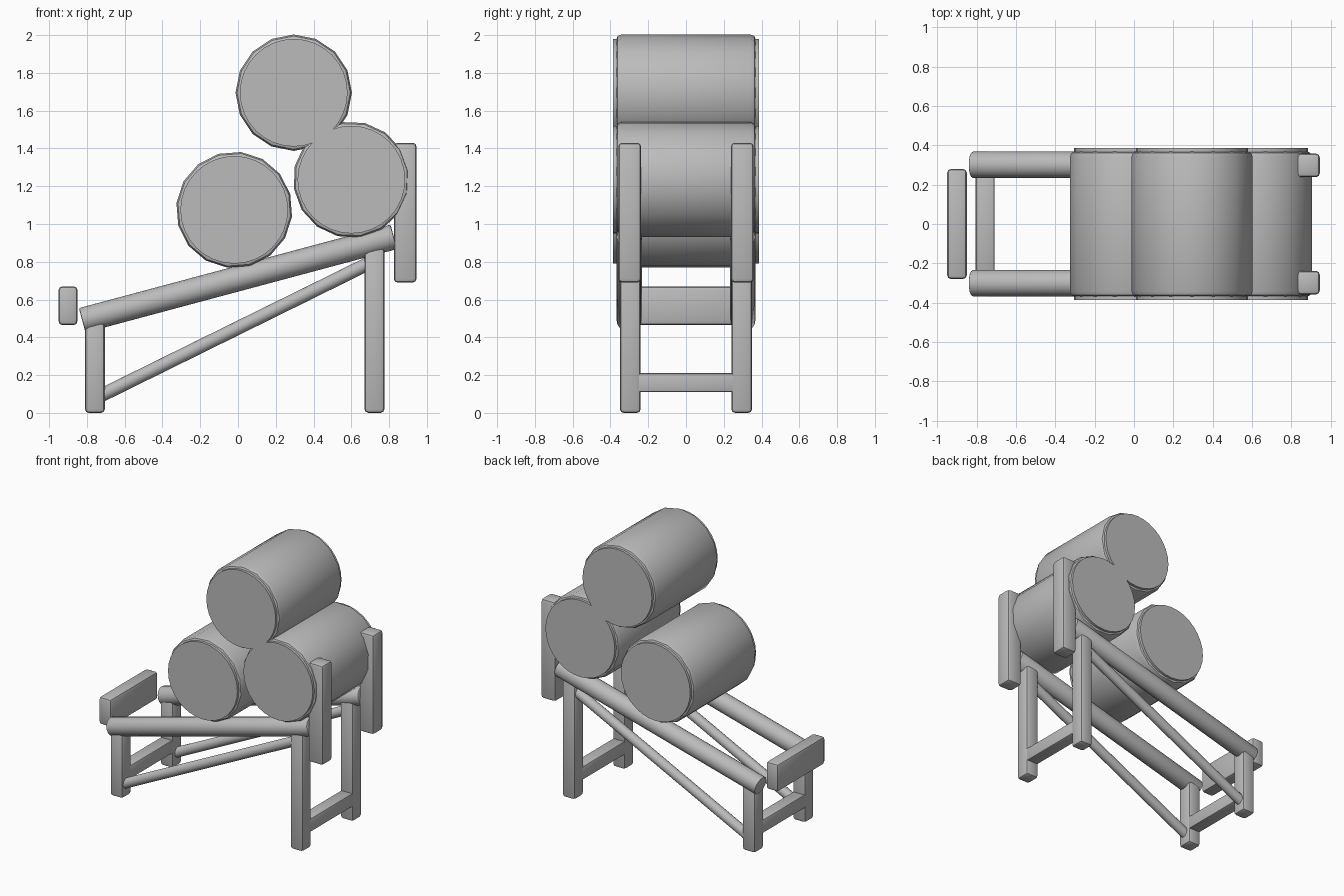
import bpy
import math
from mathutils import Vector

if "Cube" in bpy.data.objects:
    bpy.data.objects.remove(bpy.data.objects["Cube"], do_unlink=True)

GREY = (0.5, 0.5, 0.5, 1)
mat = bpy.data.materials.new("plain grey")
mat.use_nodes = True
mat.diffuse_color = GREY
mat.node_tree.nodes["Principled BSDF"].inputs["Base Color"].default_value = GREY


def finish(obj, name, bevel, angle=35, segments=2):
    """Name, colour, round the edges and smooth one part."""
    obj.name = name
    obj.data.materials.append(mat)
    if bevel:
        mod = obj.modifiers.new("rounded_edges", "BEVEL")
        mod.width = bevel
        mod.segments = segments
        mod.limit_method = "ANGLE"
        mod.angle_limit = math.radians(40)
        bpy.ops.object.modifier_apply(modifier=mod.name)
    bpy.ops.object.shade_smooth_by_angle(angle=math.radians(angle))
    return obj


def beam(name, x, y, z, bevel=0.02):
    """Rounded box given by its (min, max) on each axis."""
    ranges = (x, y, z)
    bpy.ops.mesh.primitive_cube_add(size=1, location=[(a + b) / 2 for a, b in ranges])
    obj = bpy.context.object
    obj.scale = [b - a for a, b in ranges]
    bpy.ops.object.transform_apply(location=False, rotation=False, scale=True)
    return finish(obj, name, bevel)


def pole(name, start, end, radius, sides=16, bevel=0, spin=0):
    """Round bar between two points."""
    start, end = Vector(start), Vector(end)
    axis = end - start
    bpy.ops.mesh.primitive_cylinder_add(vertices=sides, radius=radius, depth=axis.length)
    obj = bpy.context.object
    obj.rotation_euler.z = spin
    bpy.ops.object.transform_apply(location=False, rotation=True, scale=False)
    obj.location = (start + end) / 2
    obj.rotation_euler = axis.to_track_quat("Z", "Y").to_euler()
    return finish(obj, name, bevel)


# Side frames, mirrored front and back
for side, s in (("front", -1), ("back", 1)):
    def span(inner, outer):
        return sorted((s * inner, s * outer))
    beam(side + "_short_leg", (-0.81, -0.705), span(0.24, 0.35), (0, 0.5))
    beam(side + "_tall_leg", (0.67, 0.775), span(0.24, 0.35), (0, 0.88))
    beam(side + "_stop_post", (0.825, 0.945), span(0.238, 0.358), (0.69, 1.43))
    y = s * 0.301
    pole(side + "_rail", (-0.825, y, 0.49), (0.825, y, 0.932), 0.067, bevel=0.008)
    pole(side + "_brace", (-0.74, y, 0.085), (0.71, y, 0.80), 0.036)

# Cross pieces
beam("short_leg_crossbar", (-0.805, -0.71), (-0.26, 0.26), (0.11, 0.21), 0.01)
beam("tall_leg_crossbar", (0.675, 0.77), (-0.26, 0.26), (0.11, 0.21), 0.01)
beam("end_board", (-0.95, -0.85), (-0.28, 0.28), (0.465, 0.67))

# Stacked barrels: centre x, centre z, turn as a fraction of one side
SIDES = 16
for name, x, z, turn in (("lower", -0.02, 1.075, 0.3),
                         ("middle", 0.6, 1.235, 0.6),
                         ("top", 0.295, 1.695, 0.0)):
    pole(name + "_barrel", (x, -0.37, z), (x, 0.37, z), 0.308, SIDES,
         bevel=0.028, spin=turn * math.tau / SIDES)
    pole(name + "_barrel_heads", (x, -0.386, z), (x, 0.386, z), 0.285, 32)
